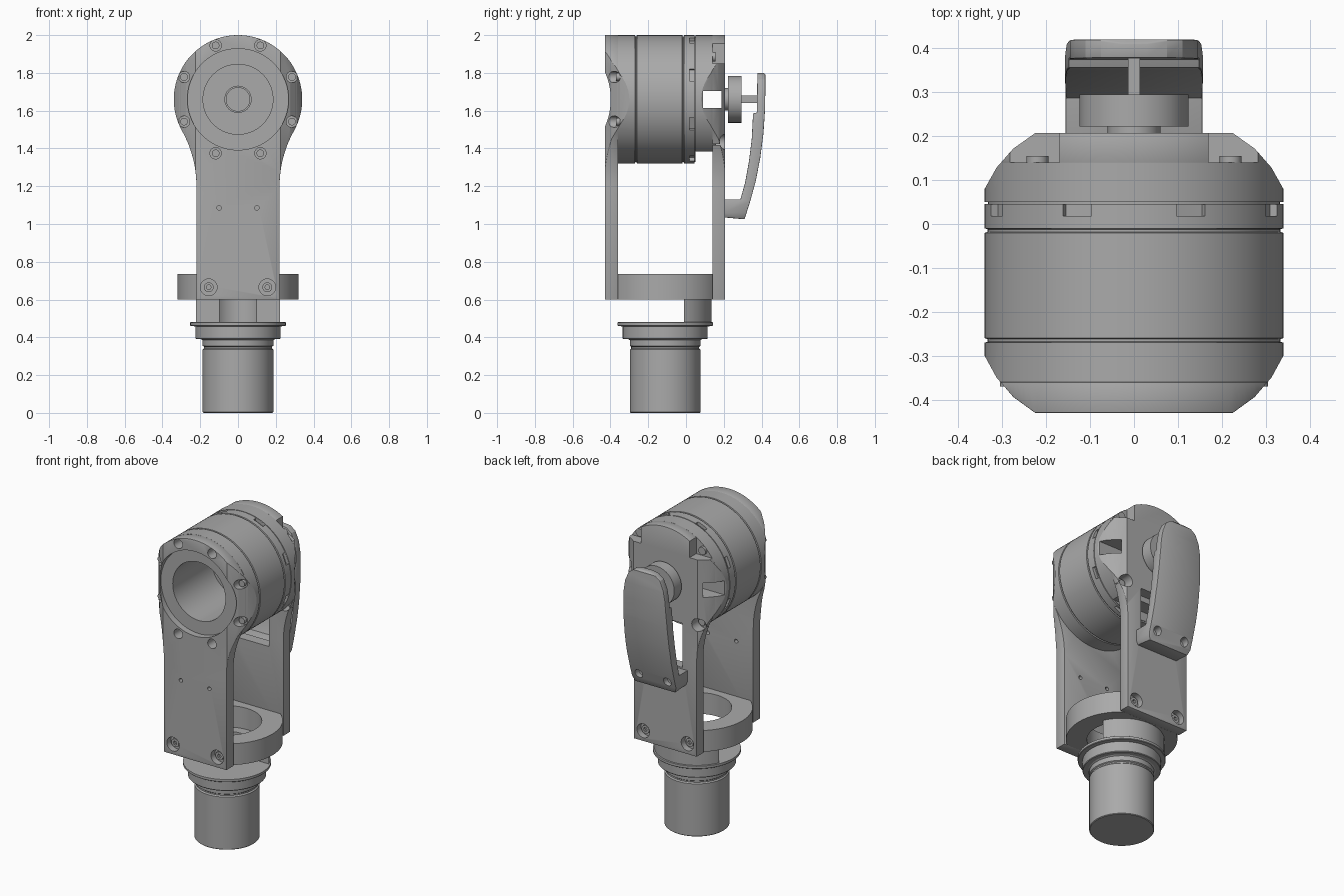
import bpy, bmesh
from math import sin, cos, pi, radians, atan2

cube = bpy.data.objects.get("Cube")
if cube:
    bpy.data.objects.remove(cube, do_unlink=True)

grey = bpy.data.materials.new("machined grey")
grey.use_nodes = True
GREY = (0.4, 0.4, 0.4, 1)
grey.diffuse_color = GREY
grey.node_tree.nodes["Principled BSDF"].inputs["Base Color"].default_value = GREY

HUB_Z, R = 1.66, 0.34          # drum axis height and radius
COL_Y = -0.11                  # column axis
AXES = {"x": lambda u, v, w: (w, u, v),
        "y": lambda u, v, w: (u, w, v),
        "z": lambda u, v, w: (u, v, w)}


def arc(cx, cy, r, a0, a1, n):
    return [(cx + r * cos(a0 + (a1 - a0) * i / n), cy + r * sin(a0 + (a1 - a0) * i / n))
            for i in range(n + 1)]


def circle(cx, cy, r, n=96):
    return arc(cx, cy, r, 0, 2 * pi, n)[:-1]


def prism(name, axis, pts, a, b):
    """Extrude a 2D outline along an axis from a to b."""
    bm = bmesh.new()
    ends = [[bm.verts.new(AXES[axis](u, v, w)) for u, v in pts] for w in (a, b)]
    n = len(pts)
    for ring in ends:
        bm.faces.new(ring)
    for i in range(n):
        j = (i + 1) % n
        bm.faces.new((ends[0][i], ends[0][j], ends[1][j], ends[1][i]))
    bmesh.ops.recalc_face_normals(bm, faces=bm.faces)
    me = bpy.data.meshes.new(name)
    bm.to_mesh(me)
    bm.free()
    me.materials.append(grey)
    ob = bpy.data.objects.new(name, me)
    bpy.context.collection.objects.link(ob)
    return ob


def cyl(name, axis, cx, cy, r, a, b, n=96):
    return prism(name, axis, circle(cx, cy, r, n), a, b)


def box(x0, x1, y0, y1, z0, z1, name="cutter"):
    return prism(name, "z", [(x0, y0), (x1, y0), (x1, y1), (x0, y1)], z0, z1)


def activate(ob):
    bpy.ops.object.select_all(action="DESELECT")
    ob.select_set(True)
    bpy.context.view_layer.objects.active = ob


def apply_bool(ob, tool, op="DIFFERENCE"):
    activate(ob)
    m = ob.modifiers.new("bool", "BOOLEAN")
    m.operation, m.solver, m.object = op, "EXACT", tool
    bpy.ops.object.modifier_apply(modifier=m.name)
    bpy.data.objects.remove(tool, do_unlink=True)


def drill(ob, axis, cx, cy, r, a, b, n=32):
    apply_bool(ob, cyl("cutter", axis, cx, cy, r, a, b, n))


def soften(ob, width):
    activate(ob)
    m = ob.modifiers.new("bevel", "BEVEL")
    m.width, m.segments, m.limit_method, m.angle_limit = width, 2, "ANGLE", radians(50)
    bpy.ops.object.modifier_apply(modifier=m.name)


def lathe(name, axis, cx, cy, steps):
    """Closed solid of revolution from (position, radius) steps."""
    bm = bmesh.new()
    rings = [[bm.verts.new(AXES[axis](u, v, w)) for u, v in circle(cx, cy, r)] for w, r in steps]
    bm.faces.new(rings[0])
    bm.faces.new(rings[-1])
    for p, q in zip(rings, rings[1:]):
        for i in range(96):
            j = (i + 1) % 96
            bm.faces.new((p[i], p[j], q[j], q[i]))
    bmesh.ops.recalc_face_normals(bm, faces=bm.faces)
    ob = prism(name, axis, circle(cx, cy, 1, 3), 0, 1)
    bm.to_mesh(ob.data)
    bm.free()
    return ob


# Outline shared by both fork plates: round head flowing into a straight strap
half = atan2(-0.46, 0.82)
flare = arc(0.82, 1.2, 0.6, pi, pi + half, 12)
head = arc(0, HUB_Z, R, half, pi - half, 80)[1:-1]
outline = [(0.22, 0.6)] + flare + head + [(-x, z) for x, z in reversed(flare)] + [(-0.22, 0.6)]


def side_taper(ob, y_wide, y_end):
    """Trim the cheeks with a curved taper, seen from above."""
    d = y_end - y_wide
    c = [(0.36, y_wide - d * 3), (0.36, y_wide - d * .2), (0.34, y_wide), (0.313, y_wide + d * .38),
         (0.275, y_wide + d * .72), (0.225, y_end), (0.225, y_end + d)]
    pts = c + [(-x, y) for x, y in reversed(c)]
    apply_bool(ob, prism("cutter", "z", pts, 0.3, 2.2), "INTERSECT")


ring_angles = [radians(22.5 + 45 * k) for k in range(8)]

# Drum body with grooves, notched rim and deep bore
drum = lathe("drum_body", "y", 0, HUB_Z, [
    (-0.27, R), (-0.268, 0.333), (-0.262, 0.333), (-0.26, R), (-0.02, R), (-0.018, 0.333),
    (-0.012, 0.333), (-0.01, R), (0.045, R), (0.046, 0.332), (0.05, 0.332)])
drill(drum, "y", 0, HUB_Z, 0.185, -0.5, 0.0, 96)
for a in ring_angles:
    t = [(0.32, -0.035), (0.4, -0.035), (0.4, 0.035), (0.32, 0.035)]
    pts = [(u * cos(a) - v * sin(a), HUB_Z + u * sin(a) + v * cos(a)) for u, v in t]
    apply_bool(drum, prism("cutter", "y", pts, 0.018, 0.044))
hub = cyl("bore_hub", "y", 0, HUB_Z, 0.072, -0.03, 0.0, 48)
drill(hub, "y", 0, HUB_Z, 0.062, -0.1, -0.005, 48)

# Front cap and front fork plate
front_cap = cyl("front_cap", "y", 0, HUB_Z, R, -0.36, -0.27)
front_plate = prism("front_fork_plate", "y", outline, -0.43, -0.36)
for ob in (front_cap, front_plate):
    side_taper(ob, -0.3, -0.43)
soften(front_plate, 0.006)
drill(front_plate, "y", 0, HUB_Z, 0.268, -0.5, -0.39, 96)
for ob in (front_cap, front_plate):
    drill(ob, "y", 0, HUB_Z, 0.185, -0.5, -0.2, 96)
for a in ring_angles:
    x, z = 0.309 * cos(a), HUB_Z + 0.309 * sin(a)
    for ob in (front_cap, front_plate):
        drill(ob, "y", x, z, 0.03, -0.5, -0.35)
    cyl("ring_bolt", "y", x, z, 0.02, -0.37, -0.34, 24)
for s in (-1, 1):
    drill(front_plate, "y", s * 0.1, 1.085, 0.012, -0.5, -0.3)

# Back cap and back fork plate
back_cap = cyl("back_cap", "y", 0, HUB_Z, R, 0.05, 0.14)
back_plate = prism("back_fork_plate", "y", outline, 0.14, 0.207)
for ob in (back_cap, back_plate):
    side_taper(ob, 0.08, 0.207)
apply_bool(back_cap, box(-0.5, 0.5, 0, 0.3, 1.2, 1.385))
soften(back_plate, 0.006)
apply_bool(back_plate, box(-0.12, 0.12, 0, 0.4, 1.14, 1.42))
for ob in (back_cap, back_plate):
    apply_bool(ob, box(-0.5, 0.5, 0.09, 0.188, 1.613, 1.703))
for s in (-1, 1):
    x0, x1 = sorted((s * 0.17, s * 0.5))
    apply_bool(back_plate, box(x0, x1, 0.1, 0.4, 1.85, 2.1))
    drill(back_plate, "y", s * 0.225, 1.435, 0.04, 0.1, 0.4)
    cyl("upper_back_bolt", "y", s * 0.22, 1.885, 0.025, 0.12, 0.155, 24)
    cyl("lower_back_bolt", "y", s * 0.222, 1.437, 0.022, 0.13, 0.16, 24)

# Bolts holding the fork plates to the collar
for ob, y, d in ((front_plate, -0.43, 1), (back_plate, 0.207, -1)):
    for s in (-1, 1):
        drill(ob, "y", s * 0.155, 0.665, 0.044, *sorted((y - d * 0.1, y + d * 0.04)))
        bolt = cyl("fork_bolt", "y", s * 0.155, 0.665, 0.026, *sorted((y + d * 0.02, y + d * 0.05)), 24)
        drill(bolt, "y", s * 0.155, 0.665, 0.013, *sorted((y - d * 0.1, y + d * 0.035)), 6)

# Collar between the plates
collar = cyl("collar", "z", 0, COL_Y, 0.32, 0.6, 0.735)
apply_bool(collar, box(-0.5, 0.5, -0.36, 0.14, 0.5, 0.8), "INTERSECT")
drill(collar, "z", 0, COL_Y, 0.2, 0.5, 0.9, 64)

# Half-round neck under the collar
neck = cyl("neck", "z", 0, COL_Y, 0.245, 0.48, 0.6)
apply_bool(neck, box(-0.5, 0.5, -0.6, -0.01, 0.4, 0.7))
drill(neck, "z", 0, COL_Y, 0.14, 0.4, 0.7, 64)

# Flanged column
lathe("column", "z", 0, COL_Y, [
    (0, 0.183), (0.004, 0.187), (0.335, 0.187), (0.342, 0.18), (0.35, 0.18), (0.355, 0.187),
    (0.385, 0.187), (0.39, 0.195), (0.391, 0.222), (0.395, 0.225), (0.458, 0.225), (0.46, 0.25),
    (0.463, 0.253), (0.478, 0.253), (0.48, 0.25)])

# Sensor wheel on the drum axis
cyl("wheel_shaft", "y", 0, HUB_Z, 0.06, 0.19, 0.23, 48)
cyl("sensor_wheel", "y", 0, HUB_Z, 0.124, 0.222, 0.295, 64)
box(-0.014, 0.014, 0.29, 0.385, 1.64, 1.68, "sensor_pin")

# Curved cover arm: side profile trimmed by its rounded back silhouette
outer = [(0.31, 1.025), (0.34, 1.12), (0.37, 1.23), (0.393, 1.35), (0.41, 1.48), (0.418, 1.6),
         (0.42, 1.7), (0.42, 1.79), (0.412, 1.8)]
inner = [(0.378, 1.8), (0.375, 1.59), (0.355, 1.585), (0.348, 1.45), (0.333, 1.33),
         (0.313, 1.22), (0.288, 1.13), (0.2, 1.13), (0.2, 1.035)]
arm = prism("cover_arm", "x", outer + inner, -0.2, 0.2)
side = [(0.13, 1.0), (0.155, 1.06), (0.157, 1.3), (0.153, 1.5), (0.146, 1.64), (0.134, 1.71),
        (0.11, 1.765), (0.075, 1.792), (0.03, 1.8)]
apply_bool(arm, prism("cutter", "y", side + [(-x, z) for x, z in reversed(side)], 0, 0.6), "INTERSECT")
soften(arm, 0.008)
for s in (-1, 1):
    drill(arm, "y", s * 0.1, 1.09, 0.027, 0.29, 0.5)

# Smooth round faces, keep machined edges crisp
for ob in bpy.data.objects:
    if ob.type == "MESH" and grey.name in ob.data.materials:
        activate(ob)
        bpy.ops.object.shade_smooth_by_angle(angle=radians(25))
